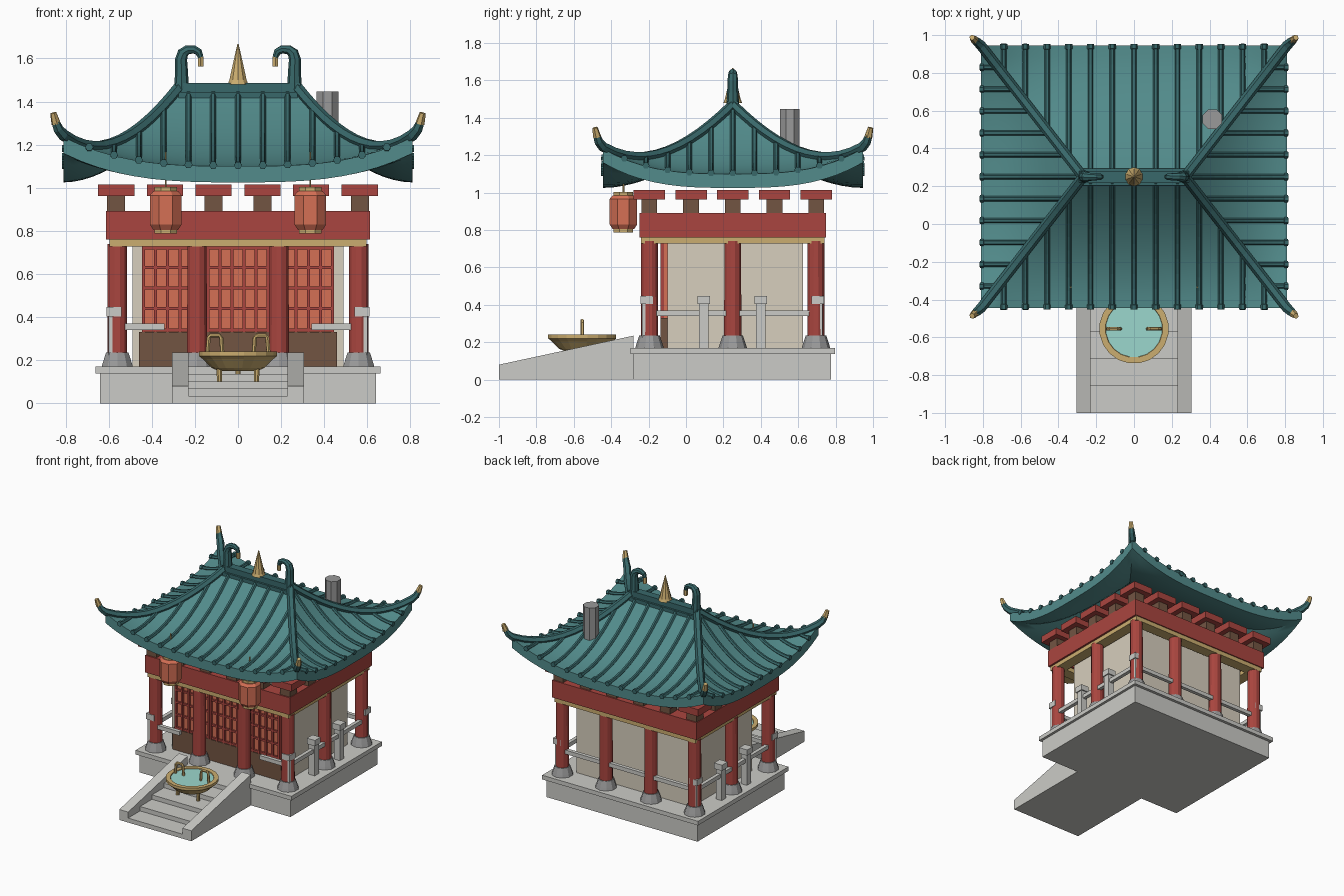
import bpy, bmesh
from math import sin, cos, pi
from mathutils import Vector

if "Cube" in bpy.data.objects:
    bpy.data.objects.remove(bpy.data.objects["Cube"])

CY = 0.25  # centre of the building in y


def mat(name, *c):
    m = bpy.data.materials.new(name)
    m.diffuse_color = (*c, 1)
    m.use_nodes = True
    m.node_tree.nodes["Principled BSDF"].inputs["Base Color"].default_value = m.diffuse_color
    return m


TEAL = mat("teal_tile", .085, .26, .26)
DARK = mat("dark_tile", .04, .14, .145)
RED = mat("red_paint", .40, .06, .05)
ORANGE = mat("orange_paper", .66, .16, .09)
BROWN = mat("brown_wood", .17, .09, .055)
GOLD = mat("gold", .60, .42, .16)
PLASTER = mat("plaster", .68, .62, .51)
STONE = mat("pale_stone", .60, .60, .57)
GREY = mat("grey_stone", .32, .32, .32)
WATER = mat("water", .33, .68, .61)


def finish(name, bm, m, smooth=False):
    bmesh.ops.recalc_face_normals(bm, faces=bm.faces[:])
    me = bpy.data.meshes.new(name)
    bm.to_mesh(me)
    bm.free()
    ob = bpy.data.objects.new(name, me)
    bpy.context.collection.objects.link(ob)
    me.materials.append(m)
    if smooth:
        bpy.ops.object.select_all(action='DESELECT')
        ob.select_set(True)
        bpy.context.view_layer.objects.active = ob
        bpy.ops.object.shade_smooth_by_angle(angle=0.6)
    return ob


def boxes(name, items, m):
    """Each item is x0, x1, y0, y1, z0, z1."""
    bm = bmesh.new()
    for b in items:
        lo, hi = Vector(b[0::2]), Vector(b[1::2])
        for v in bmesh.ops.create_cube(bm, size=1)['verts']:
            v.co = (lo + hi) / 2 + v.co * (hi - lo)
    return finish(name, bm, m)


def skin(bm, rings):
    vs = [[bm.verts.new(p) for p in r] for r in rings]
    n = len(vs[0])
    for a, b in zip(vs, vs[1:]):
        for i in range(n):
            bm.faces.new((a[i], a[(i + 1) % n], b[(i + 1) % n], b[i]))
    bm.faces.new(vs[0])
    bm.faces.new(vs[-1])


def lathe(name, profile, n, places, m, smooth=False):
    bm = bmesh.new()
    for x, y in places:
        skin(bm, [[(x + r * cos(2 * pi * (i + .5) / n), y + r * sin(2 * pi * (i + .5) / n), z)
                   for i in range(n)] for r, z in profile])
    return finish(name, bm, m, smooth)


def tubes(name, paths, m, n=6, smooth=False):
    """Each path is a list of (point, radius)."""
    bm = bmesh.new()
    for path in paths:
        P = [Vector(p) for p, r in path]
        rings = []
        for i, (p, r) in enumerate(path):
            d = (P[min(i + 1, len(P) - 1)] - P[max(i - 1, 0)]).normalized()
            if i == 0:
                side = d.orthogonal() if abs(d.z) > .9 else d.cross(Vector((0, 0, 1)))
            side = (side - d * side.dot(d)).normalized()
            up = side.cross(d)
            rings.append([P[i] + r * (side * cos(2 * pi * k / n) + up * sin(2 * pi * k / n))
                          for k in range(n)])
        skin(bm, rings)
    return finish(name, bm, m, smooth)


# Platform and stairs
boxes("platform", [(-.64, .64, -.28, .775, 0, .14)], STONE)
boxes("platform_slab", [(-.66, .66, -.297, .797, .138, .17)], STONE)
boxes("stair_steps", [(-.232, .232, -1 + .144 * i, -.28, .034 * i, .034 * (i + 1)) for i in range(5)], STONE)
bm = bmesh.new()
for x0, x1 in ((-.305, -.23), (.23, .305)):
    skin(bm, [[(x, y, z) for y, z in ((-1, 0), (-.28, 0), (-.28, .235), (-1, .08))] for x in (x0, x1)])
finish("stair_side_ramps", bm, STONE)

# Columns
XS, YS = (-.56, -.19, .19, .56), (-.195, .25, .695)
cols = [(x, y) for x in XS for y in YS if y != .25 or abs(x) > .5]
lathe("columns", [(.048, .17), (.046, .74)], 12, cols, RED)
lathe("column_bases", [(.076, .17), (.07, .19), (.055, .235)], 10, cols, GREY)

# Walls and lattice front
boxes("walls", [(-.49, .49, -.1, .625, .17, .89)], PLASTER)
boxes("lower_front_panel", [(-.46, .46, -.135, -.1, .17, .33)], BROWN)
boxes("lattice_paper", [(-.445, .445, -.118, -.1, .33, .74)], ORANGE)
bars = []
for c in (-.298, 0, .298):
    bars += [(c - .14 + .056 * i - .007, c - .14 + .056 * i + .007, -.135, -.11, .33, .73) for i in range(6)]
    bars += [(c - .147, c + .147, -.132, -.11, z - .007, z + .007) for z in (.34, .44, .535, .63, .72)]
boxes("lattice_bars", bars, RED)

# Beams
def frame(hx, hy, w, z0, z1):
    return [(-hx, hx, CY - hy, CY - hy + w, z0, z1), (-hx, hx, CY + hy - w, CY + hy, z0, z1),
            (-hx, -hx + w, CY - hy + w, CY + hy - w, z0, z1), (hx - w, hx, CY - hy + w, CY + hy - w, z0, z1)]


boxes("gold_beam", frame(.597, .49, .085, .727, .762), GOLD)
boxes("main_beam", frame(.612, .498, .11, .76, .892), RED)

# Roof brackets
bx = [-.565 + .226 * i for i in range(6)]
by = [CY - .446 + .223 * i for i in range(5)]
br = [(x, y) for x in bx for y in by if abs(x) > .5 or abs(y - CY) > .4]
boxes("bracket_blocks", [(x - .042, x + .042, y - .042, y + .042, .89, .963) for x, y in br], BROWN)
boxes("bracket_caps", [(x - .084, x + .084, y - .084, y + .084, .962, 1.015) for x, y in br], RED)

# Railings
posts = [(s * .575, y) for s in (-1, 1) for y in (-.21, .095, .4, .705)]
boxes("rail_posts", [(x - .025, x + .025, y - .025, y + .025, .17, .41) for x, y in posts], STONE)
boxes("rail_post_caps", [(x - .034, x + .034, y - .034, y + .034, .403, .447) for x, y in posts], STONE)
boxes("rails", [(s * .575 - .014, s * .575 + .014, -.21, .705, .34, .37) for s in (-1, 1)]
      + [(-.575, -.34, -.225, -.197, .34, .37), (.34, .575, -.225, -.197, .34, .37),
         (-.575, .575, .69, .718, .34, .37)], STONE)


# Roof surface: axis 0 = front/back, 1 = ends; a = distance along the eave, t = ridge to eave
def half(axis, t):
    return .27 + .54 * t if axis == 0 else .695 * t


def roof(axis, sign, a, t, dz=0):
    s = a / max(half(axis, t), 1e-6)
    z = 1.10 + .36 * abs(max(1 - t, 0)) ** 1.9 + .135 * min(abs(s), 1) ** 3 * t ** 3 + dz
    d = sign * half(1 - axis, t)
    return Vector((a, CY + d, z)) if axis == 0 else Vector((d, CY + a, z))


SIDES = [(ax, sg) for ax in (0, 1) for sg in (-1, 1)]
bm = bmesh.new()
N, M = 20, 12
for ax, sg in SIDES:
    def grid(dz):
        return [[bm.verts.new(roof(ax, sg, half(ax, j / M) * (2 * i / N - 1), j / M, dz))
                 for i in range(N + 1)] for j in range(M + 1)]
    top, low = grid(0), grid(-.075)
    for g in (top, low):
        for j in range(M):
            for i in range(N):
                bm.faces.new((g[j][i], g[j][i + 1], g[j + 1][i + 1], g[j + 1][i]))
    for i in range(N):
        bm.faces.new((top[M][i], top[M][i + 1], low[M][i + 1], low[M][i]))
bmesh.ops.remove_doubles(bm, verts=bm.verts[:], dist=1e-4)
finish("roof", bm, TEAL, True)

# Tile ribs
ribs = []
for ax, sg in SIDES:
    k, step = (6, .115) if ax == 0 else (5, .116)
    for i in range(-k, k + 1):
        a = i * step
        t0 = max(0.04, (abs(a) - .27) / .54 if ax == 0 else abs(a) / .695)
        path = [(roof(ax, sg, a, t0 + (.97 - t0) * j / 8, .004), .014) for j in range(9)]
        ribs.append(path + [(roof(ax, sg, a, t, .004), .019) for t in (.975, 1.012)])
tubes("tile_ribs", ribs, DARK, 6)

# Hip ridges with gold tips
hips, tips = [], []
for sx in (-1, 1):
    for sy in (-1, 1):
        p = [(roof(0, sy, sx * half(0, j / 12), j / 12, .01), .027) for j in range(13)]
        hips.append(p + [((sx * .833, CY + sy * .716, 1.272), .024), ((sx * .846, CY + sy * .727, 1.305), .02)])
        tips.append([((sx * .844, CY + sy * .725, 1.297), .022), ((sx * .857, CY + sy * .737, 1.347), .015)])
tubes("hip_ridges", hips, DARK, 6)
tubes("hip_tips", tips, GOLD, 6)

# Main ridge, hooks and finial
boxes("main_ridge", [(-.275, .275, CY - .045, CY + .045, 1.40, 1.445), (-.29, .29, CY - .03, CY + .03, 1.44, 1.487)], DARK)
hook = ((.262, 1.46, .034), (.262, 1.54, .03), (.264, 1.595, .028), (.255, 1.625, .026),
        (.235, 1.64, .022), (.205, 1.642, .02), (.182, 1.63, .018), (.173, 1.605, .014))
tubes("ridge_hooks", [[((s * x, CY, z), r) for x, z, r in hook] for s in (-1, 1)], DARK, 8)
lathe("hook_pendants", [(.014, 1.562), (.014, 1.606)], 6, [(-.173, CY), (.173, CY)], GOLD)
lathe("finial", [(.05, 1.48), (.042, 1.50), (.026, 1.57), (.003, 1.667)], 10, [(0, CY)], GOLD)
lathe("chimney", [(.056, 1.08), (.056, 1.447)], 8, [(.415, .555)], GREY)

# Lanterns
lan = [(-.335, -.335), (.335, -.335)]
lathe("lanterns", [(.062, .805), (.08, .83), (.08, .965), (.062, .985)], 8, lan, ORANGE)
lathe("lantern_bottoms", [(.056, .787), (.056, .808)], 8, lan, GOLD)
lathe("lantern_tops", [(.056, .982), (.056, 1.003)], 8, lan, GOLD)
lathe("lantern_hangers", [(.005, 1.0), (.005, 1.165)], 6, lan, GOLD)

# Water bowl
BY = -.555
lathe("bowl", [(.09, .15), (.125, .165), (.165, .205), (.184, .22), (.184, .24), (.152, .24), (.148, .228)],
      20, [(0, BY)], GOLD)
lathe("bowl_water", [(.15, .226), (.15, .234)], 20, [(0, BY)], WATER)
lathe("bowl_legs", [(.011, .05), (.014, .17)], 8, [(.1 * cos(a), BY + .1 * sin(a)) for a in (pi / 2, pi * 7 / 6, pi * 11 / 6)], GOLD)
tubes("bowl_handles", [[((s * x, BY, z), .01) for x, z in ((.072, .225), (.078, .305), (.088, .315), (.128, .315), (.136, .305), (.142, .225))]
                       for s in (-1, 1)], GOLD, 6)
